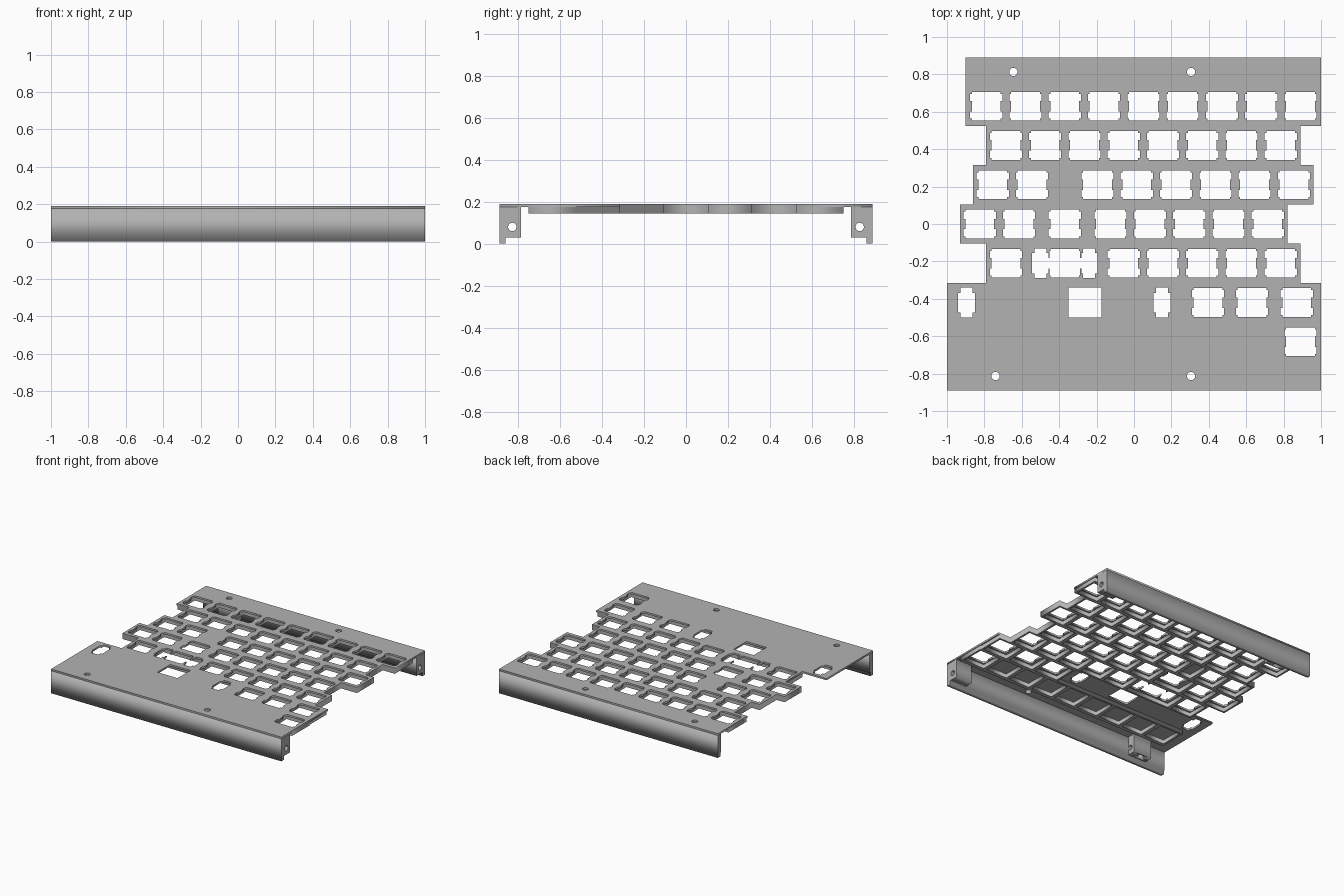
import bpy, bmesh, math
from mathutils import Matrix

cube = bpy.data.objects.get("Cube")
if cube:
    bpy.data.objects.remove(cube, do_unlink=True)

grey = bpy.data.materials.new("plain_grey")
grey.use_nodes = True
grey.diffuse_color = (0.45, 0.45, 0.45, 1)
grey.node_tree.nodes["Principled BSDF"].inputs["Base Color"].default_value = grey.diffuse_color

UNIT = 0.21
TOP, UNDER, RIB = 0.19, 0.176, 0.145
EDGE, SIDE = 0.89, 1.0


def prism(name, loops, low, high, along_x=False):
    """Extrude flat loops (outline plus holes) between low and high."""
    curve = bpy.data.curves.new(name, "CURVE")
    curve.dimensions = "2D"
    curve.fill_mode = "BOTH"
    curve.extrude = (high - low) / 2
    for loop in loops:
        spline = curve.splines.new("POLY")
        spline.points.add(len(loop) - 1)
        for point, (u, v) in zip(spline.points, loop):
            point.co = (u, v, 0, 1)
        spline.use_cyclic_u = True
    temp = bpy.data.objects.new(name + "_curve", curve)
    bpy.context.collection.objects.link(temp)
    graph = bpy.context.evaluated_depsgraph_get()
    mesh = bpy.data.meshes.new_from_object(temp.evaluated_get(graph))
    bpy.data.objects.remove(temp, do_unlink=True)
    mesh.transform(Matrix.Translation((0, 0, (low + high) / 2)))
    if along_x:
        mesh.transform(Matrix(((0, 0, 1, 0), (1, 0, 0, 0), (0, 1, 0, 0), (0, 0, 0, 1))))
    bm = bmesh.new()
    bm.from_mesh(mesh)
    bmesh.ops.remove_doubles(bm, verts=bm.verts, dist=1e-5)
    bmesh.ops.recalc_face_normals(bm, faces=bm.faces)
    bm.to_mesh(mesh)
    bm.free()
    mesh.materials.clear()
    mesh.materials.append(grey)
    obj = bpy.data.objects.new(name, mesh)
    bpy.context.collection.objects.link(obj)
    return obj


def mirrored(quarter, cx, cy):
    """Mirror a quarter outline (top to side) into a closed loop."""
    half = quarter + [(x, -y) for x, y in reversed(quarter)]
    full = half + [(-x, y) for x, y in reversed(half)]
    return [(cx + x, cy + y) for x, y in full]


def rect(x0, x1, y0, y1):
    return [(x0, y0), (x1, y0), (x1, y1), (x0, y1)]


def circle(cx, cy, r, n=24):
    return [(cx + r * math.cos(2 * math.pi * i / n),
             cy + r * math.sin(2 * math.pi * i / n)) for i in range(n)]


def stepped(bands):
    """Outline from stacked (top, bottom, left, right) bands."""
    right = [(r, y) for t, b, l, r in bands for y in (t, b)]
    left = [(l, y) for t, b, l, r in bands for y in (t, b)]
    return right + left[::-1]


# Cutout shapes: switch, wide key with stabilizers, single stabilizer
SWITCH = [(.077, .077), (.077, .066), (.086, .066), (.086, .028), (.077, .028)]
WIDE = [(.077, .077), (.077, .066), (.082, .066), (.082, .028), (.088, .028),
        (.088, .055), (.098, .055), (.098, .08), (.162, .08), (.162, .055), (.176, .055)]
STABILIZER = [(.032, .08), (.032, .052), (.046, .052)]

# Rows: left edge, then cells as (kind, width in key units)
KEY, BLANK = ("key", 1), ("blank", 1)
rows = [
    (-.895, [KEY] * 9),
    (-.79, [KEY] * 8),
    (-.86, [KEY] * 2 + [("blank", 2 / 3)] + [KEY] * 6),
    (-.93, [KEY] * 2 + [("key", 4 / 3)] + [KEY] * 5),
    (-.79, [KEY, ("wide", 2)] + [KEY] * 5),
    (.28, [("key", 1.1)] + [("key", 1.14)] * 2),
    (-.895, [BLANK] * 8 + [KEY]),
]

cutouts, pockets, bands = [], [], []
for i, (left, cells) in enumerate(rows):
    y = (3 - i) * UNIT
    x = left
    for kind, width in cells:
        end = x + width * UNIT
        pockets.append(rect(x + .015, end - .015, y - .09, y + .09))
        if kind != "blank":
            shape = WIDE if kind == "wide" else SWITCH
            cutouts.append(mirrored(shape, (x + end) / 2, y))
        x = end
    bands.append((y + UNIT / 2, y - UNIT / 2, left, x))

# Long key openings and screw holes
row_y = -2 * UNIT
cutouts += [mirrored(STABILIZER, x, row_y) for x in (-.895, .15)]
cutouts.append(rect(-.35, -.175, row_y - .08, row_y + .08))
screws = [(-.645, .813), (.305, .813), (-.74, -.813), (.305, -.813)]
cutouts += [circle(x, y, .022) for x, y in screws]

# Thin top plate
first = bands[0]
plate_bands = [(EDGE, first[1], -.9, SIDE)] + bands[1:5]
plate_bands.append((bands[5][0], -EDGE, -SIDE, SIDE))
prism("top_plate", [stepped(plate_bands)] + cutouts, UNDER, TOP)

# Stiffening ribs under the plate
rib_bands = bands[:]
rib_bands[0] = (.75,) + first[1:]
rib_bands[-1] = (bands[-1][0], -.75) + bands[-1][2:]
prism("rib_lattice", [stepped(rib_bands)] + pockets, RIB, UNDER)

# Front and back rails with end blocks and screw bosses
for side, sign, left, screw in (("back", 1, -.9, screws[0]), ("front", -1, -SIDE, screws[2])):
    wall = [(.89, 0), (.89, UNDER), (.85, UNDER), (.85, .03), (.86, .03), (.86, 0)]
    prism(side + "_rail", [[(sign * y, z) for y, z in wall]], left, SIDE, True)
    block = [rect(*sorted((sign * .786, sign * .85)), .03, UNDER),
             circle(sign * .828, .08, .02)]
    prism(side + "_end_block", block, .86, SIDE, True)
    boss = prism(side + "_screw_boss", block, screw[0] - .08, screw[0] + .08, True)
    cutter = prism(side + "_screw_cutter", [circle(*screw, .022)], -.1, .3)
    cutter.hide_render = True
    cut = boss.modifiers.new("screw_hole", "BOOLEAN")
    cut.operation = "DIFFERENCE"
    cut.solver = "EXACT"
    cut.object = cutter
    bpy.context.view_layer.objects.active = boss
    bpy.ops.object.modifier_apply(modifier=cut.name)
    bpy.data.objects.remove(cutter, do_unlink=True)
